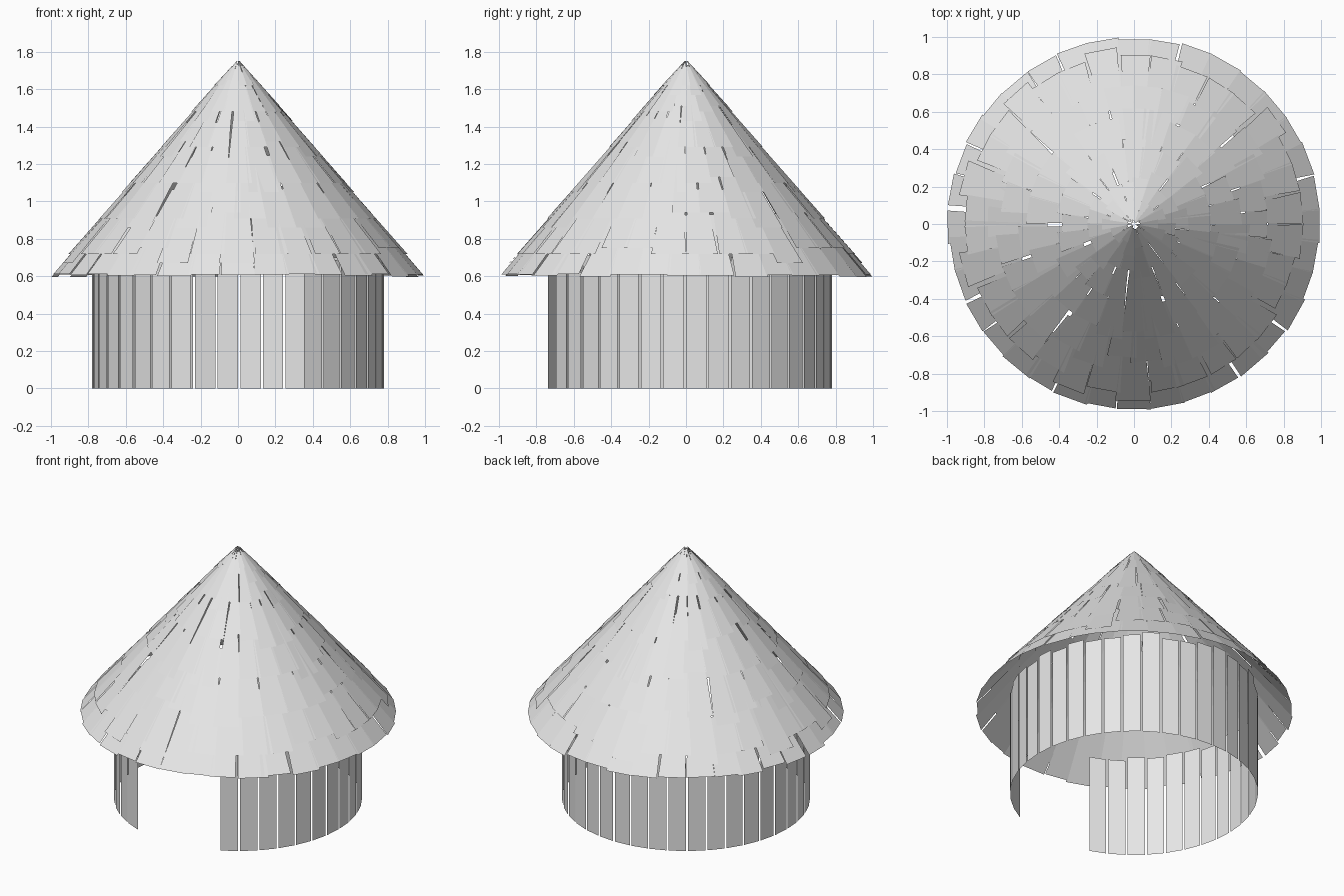
import bpy, bmesh, math, random

if "Cube" in bpy.data.objects:
    bpy.data.objects.remove(bpy.data.objects["Cube"])

random.seed(7)
APEX, EAVE_Z = 1.76, 0.60

grey = bpy.data.materials.new("weathered_grey")
grey.diffuse_color = (0.8, 0.8, 0.8, 1)
grey.use_nodes = True
grey.node_tree.nodes["Principled BSDF"].inputs["Base Color"].default_value = grey.diffuse_color


def cone_radius(z):
    return (APEX - z) / (APEX - EAVE_Z)


def point(azimuth, radius, z):
    return (radius * math.cos(azimuth), radius * math.sin(azimuth), z)


def add_board(bm, corners):
    bm.faces.new([bm.verts.new(point(*c)) for c in corners])


def finish(bm, name):
    mesh = bpy.data.meshes.new(name)
    bm.to_mesh(mesh)
    bm.free()
    mesh.materials.append(grey)
    obj = bpy.data.objects.new(name, mesh)
    bpy.context.collection.objects.link(obj)
    return obj


# Wall: ring of upright boards with a five-board doorway at the front
bm = bmesh.new()
half = math.radians(4.05)
for k in range(-7, 28):
    a = math.radians(4 + 9 * k)
    top = random.uniform(0.68, 0.73)
    add_board(bm, [(a - half, 0.78, 0), (a + half, 0.78, 0),
                   (a + half, 0.78, top), (a - half, 0.78, top)])
finish(bm, "wall_boards")

# Roof: overlapping courses of tapered shingles (bottom z, top z, count)
courses = [(0.60, 0.93, 36), (0.72, 1.06, 34), (0.91, 1.25, 30),
           (1.10, 1.44, 26), (1.29, 1.60, 24), (1.48, 1.71, 20),
           (1.62, 1.75, 18)]
for i, (low, high, count) in enumerate(courses):
    bm = bmesh.new()
    step = math.tau / count
    for k in range(count):
        a = step * (k + 0.5 * (i % 2)) + random.uniform(-0.1, 0.1) * step
        wide = step * random.uniform(0.47, 0.56)
        narrow = step * random.uniform(0.40, 0.52)
        twist = random.uniform(-0.06, 0.06) * step
        z0 = low + (random.uniform(-0.005, 0.012) if i == 0
                    else random.choice((0, 0, 0, -0.05, 0.03)))
        z1 = min(high + random.uniform(-0.03, 0.03), 1.75)
        # Each course is lifted a little at its lower edge
        r0 = min(cone_radius(z0) + (0.009 if i else 0), 1.0)
        r1 = cone_radius(z1) + 0.001
        add_board(bm, [(a - wide, r0, z0), (a + wide, r0, z0),
                       (a + narrow + twist, r1, z1),
                       (a - narrow + twist, r1, z1)])
    finish(bm, f"roof_shingle_course_{i + 1}")
